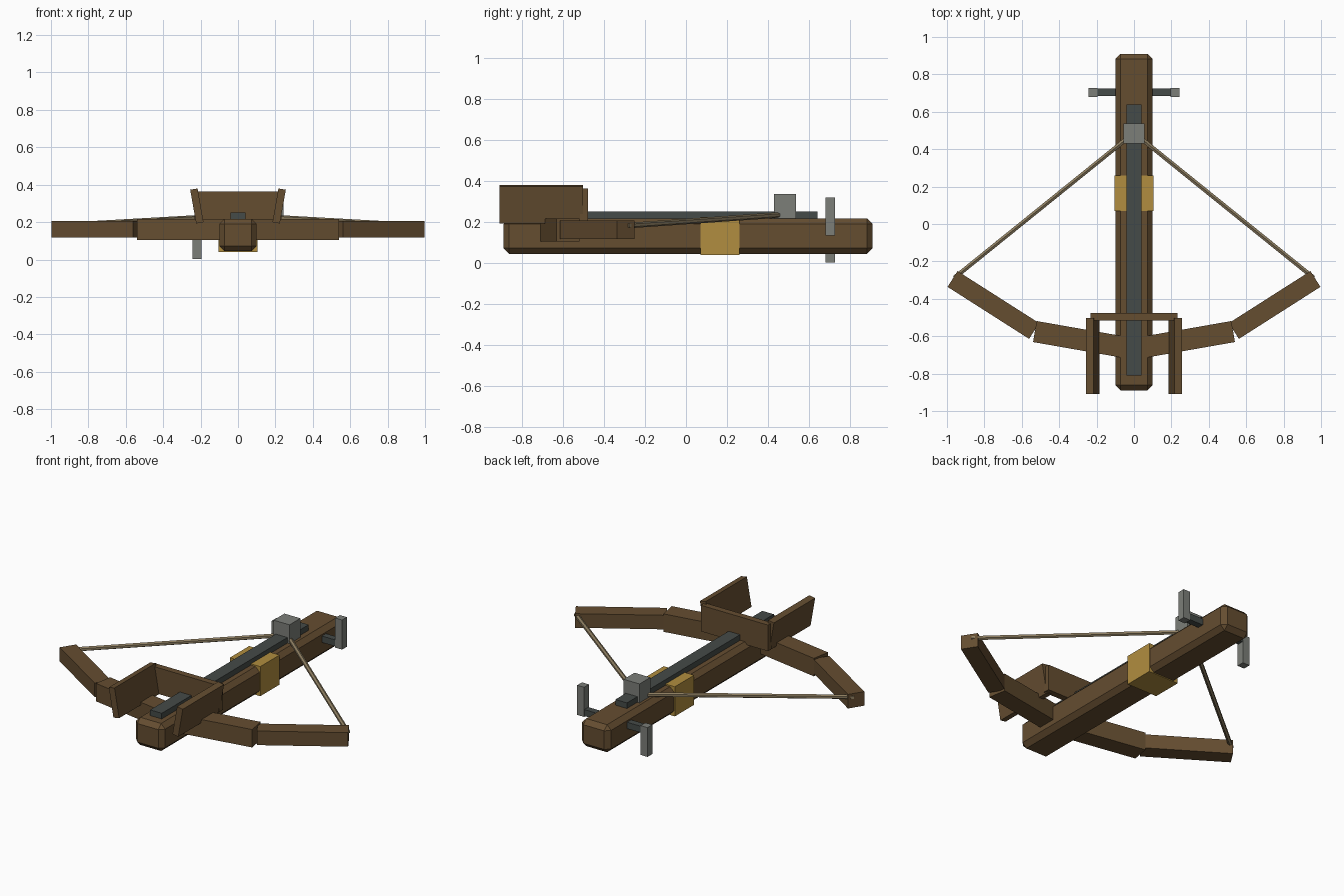
import bpy, bmesh
from math import radians
from mathutils import Vector, Matrix

if "Cube" in bpy.data.objects:
    bpy.data.objects.remove(bpy.data.objects["Cube"])


def material(name, rgb):
    m = bpy.data.materials.new(name)
    m.use_nodes = True
    col = (*rgb, 1)
    m.diffuse_color = col
    m.node_tree.nodes["Principled BSDF"].inputs["Base Color"].default_value = col
    return m


WOOD = material("brown wood", (0.13, 0.075, 0.03))
BRASS = material("brass", (0.44, 0.27, 0.05))
IRON = material("dark iron", (0.06, 0.07, 0.065))
STEEL = material("grey steel", (0.2, 0.21, 0.19))
CORD = material("cord", (0.27, 0.21, 0.12))


def finish(name, bm, mat, matrix=Matrix()):
    mesh = bpy.data.meshes.new(name)
    bm.to_mesh(mesh)
    bm.free()
    mesh.materials.append(mat)
    ob = bpy.data.objects.new(name, mesh)
    ob.matrix_world = matrix
    bpy.context.collection.objects.link(ob)
    return ob


def box(name, lo, hi, mat, rot=Matrix()):
    """Box between two corners, turned about its own centre."""
    lo, hi = Vector(lo), Vector(hi)
    bm = bmesh.new()
    bmesh.ops.create_cube(bm, size=1)
    bmesh.ops.scale(bm, vec=hi - lo, verts=bm.verts)
    return finish(name, bm, mat, Matrix.Translation((lo + hi) / 2) @ rot)


def beam(name, a, b, width, height, mat):
    """Level box running from point a to point b."""
    a, b = Vector(a), Vector(b)
    half = Vector(((b - a).length, width, height)) / 2
    mid = (a + b) / 2
    turn = (b - a).to_track_quat('X', 'Z').to_matrix().to_4x4()
    return box(name, mid - half, mid + half, mat, turn)


def rod(name, a, b, radius, mat):
    a, b = Vector(a), Vector(b)
    bm = bmesh.new()
    bmesh.ops.create_cone(bm, cap_ends=True, segments=6, radius1=radius,
                          radius2=radius, depth=(b - a).length)
    turn = (b - a).to_track_quat('Z', 'Y').to_matrix().to_4x4()
    return finish(name, bm, mat, Matrix.Translation((a + b) / 2) @ turn)


# Stock with chamfered edges
stock = box("stock", (-0.1, -0.89, 0.045), (0.1, 0.91, 0.217), WOOD)
chamfer = stock.modifiers.new("chamfer", 'BEVEL')
chamfer.width = 0.028
chamfer.segments = 1

# Rail, string catch and brass band
box("rail", (-0.04, -0.81, 0.19), (0.04, 0.64, 0.252), IRON)
box("string_catch", (-0.055, 0.43, 0.215), (0.055, 0.537, 0.335), STEEL)
box("brass_band", (-0.105, 0.07, 0.04), (0.105, 0.26, 0.225), BRASS)

# Bow limbs, string halves and side shields
for side, s in (("left", 1), ("right", -1)):
    beam(side + "_inner_limb", (0, -0.668, 0.16), (s * 0.53, -0.575, 0.16),
         0.114, 0.112, WOOD)
    beam(side + "_outer_limb", (s * 0.534, -0.572, 0.162),
         (s * 0.97, -0.294, 0.162), 0.1, 0.088, WOOD)
    rod(side + "_string", (s * 0.96, -0.287, 0.182), (s * 0.04, 0.455, 0.234),
        0.0135, CORD)
    box(side + "_shield", (s * 0.22 - 0.02, -0.91, 0.195),
        (s * 0.22 + 0.02, -0.503, 0.378), WOOD,
        Matrix.Rotation(radians(s * 10), 4, 'Y'))

# Cross board joining the shields
box("cross_board", (-0.232, -0.517, 0.2), (0.232, -0.477, 0.363), WOOD)

# Winch shaft with opposed handles
box("winch_shaft", (-0.22, 0.685, 0.14), (0.22, 0.725, 0.18), IRON)
box("left_winch_handle", (0.195, 0.68, 0.135), (0.243, 0.727, 0.32), STEEL)
box("right_winch_handle", (-0.243, 0.68, 0.002), (-0.195, 0.727, 0.185), STEEL)
